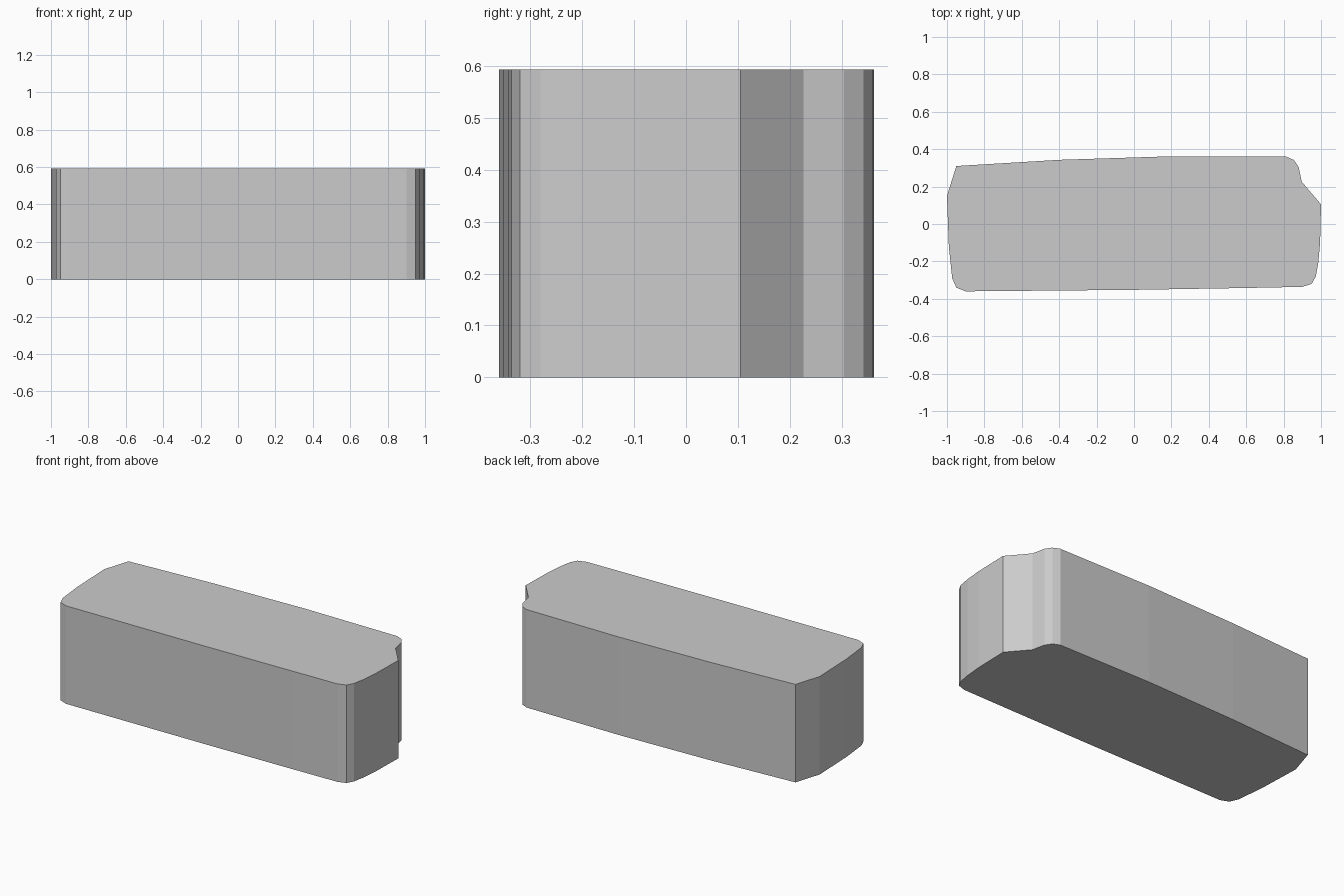
import bpy
import bmesh

HEIGHT = 0.593

cube = bpy.data.objects.get("Cube")
if cube:
    bpy.data.objects.remove(cube, do_unlink=True)

# Plain grey material
grey = bpy.data.materials.new("light_grey")
grey.use_nodes = True
colour = (0.6, 0.6, 0.6, 1)
grey.diffuse_color = colour
grey.node_tree.nodes["Principled BSDF"].inputs["Base Color"].default_value = colour

# Footprint, counter-clockwise from the front left-hand corner
front = [(-0.9, -0.36), (0, -0.352), (0.6, -0.342), (0.9, -0.336), (0.95, -0.32)]
right_end = [(0.972, -0.28), (0.985, -0.21), (0.995, -0.1), (1, 0.105)]
notch = [(0.897, 0.226), (0.88, 0.305), (0.855, 0.342), (0.815, 0.36)]
back = [(0.2, 0.362), (-0.4, 0.343), (-0.95, 0.31)]
left_end = [(-1, 0.15), (-0.99, -0.12), (-0.972, -0.29), (-0.95, -0.34)]
outline = front + right_end + notch + back + left_end

# Block: footprint extruded straight up
bm = bmesh.new()
base = bm.faces.new([bm.verts.new((x, y, 0)) for x, y in outline])
walls = bmesh.ops.extrude_face_region(bm, geom=[base], use_keep_orig=True)
top = [v for v in walls["geom"] if isinstance(v, bmesh.types.BMVert)]
bmesh.ops.translate(bm, verts=top, vec=(0, 0, HEIGHT))
bmesh.ops.recalc_face_normals(bm, faces=bm.faces)
mesh = bpy.data.meshes.new("block")
bm.to_mesh(mesh)
bm.free()
mesh.materials.append(grey)
block = bpy.data.objects.new("block", mesh)
bpy.context.collection.objects.link(block)
